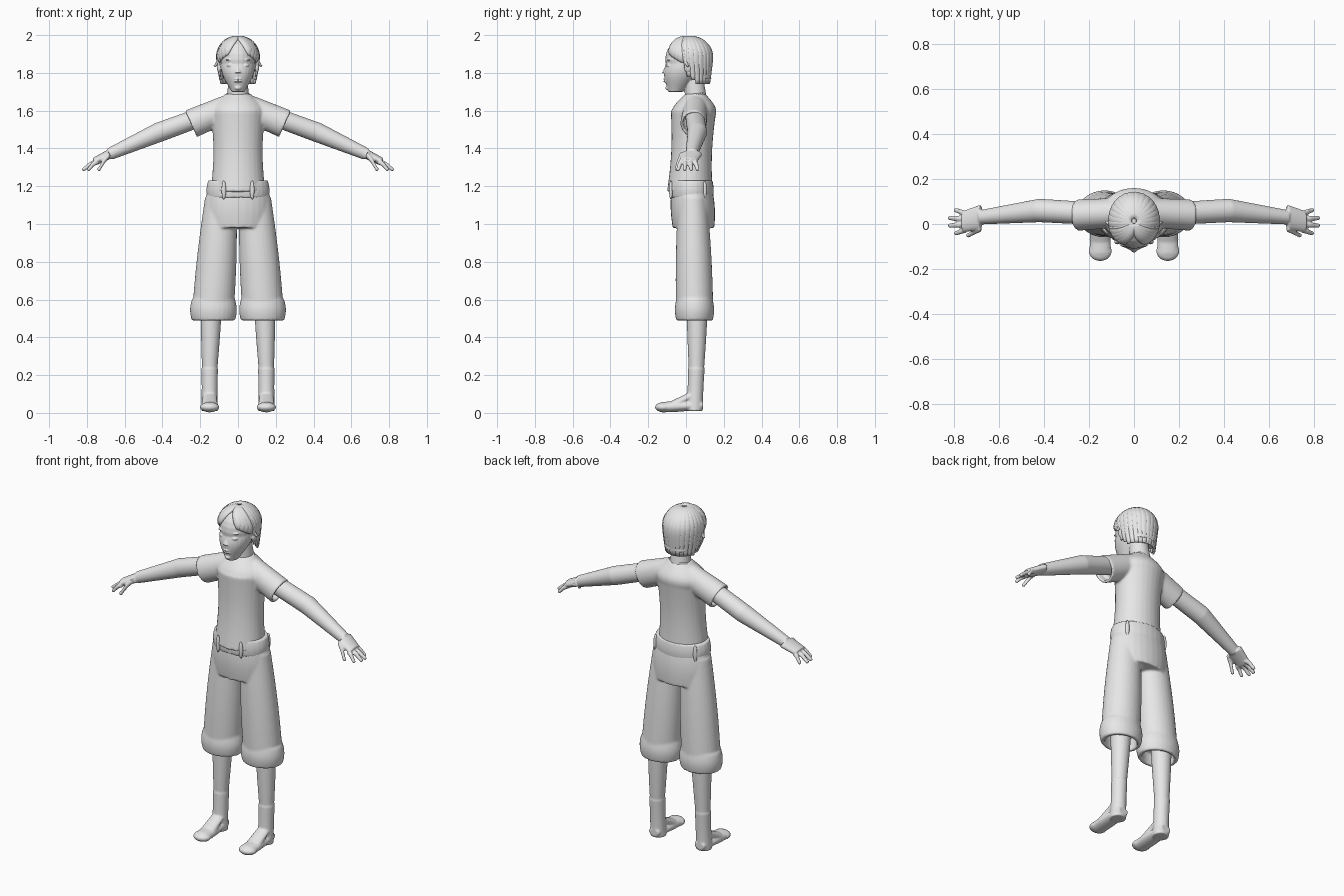
import bpy
import bmesh
import math
from mathutils import Vector, Matrix

cube = bpy.data.objects.get("Cube")
if cube:
    bpy.data.objects.remove(cube, do_unlink=True)

RIGHTWARD, BACKWARD, UPWARD = Matrix.Identity(3)
ARM_UP = Vector((.4, 0, .9)).normalized()
STANDING = (RIGHTWARD, BACKWARD)
REACHING = (BACKWARD, ARM_UP)
POINTING = (RIGHTWARD, UPWARD)

light_grey = bpy.data.materials.new("light_grey")
light_grey.use_nodes = True
light_grey.diffuse_color = (.8, .8, .8, 1)
shader = light_grey.node_tree.nodes["Principled BSDF"]
shader.inputs["Base Color"].default_value = light_grey.diffuse_color


def skin_rings(bm, frames, sides):
    """Bridge elliptical rings given as (centre, half axis, half axis)."""
    angles = [math.tau * side / sides for side in range(sides)]
    rings = [[bm.verts.new(centre + across * math.cos(angle) + along * math.sin(angle))
              for angle in angles] for centre, across, along in frames]
    for lower, upper in zip(rings, rings[1:]):
        for side in range(sides):
            bm.faces.new((lower[side - 1], lower[side], upper[side], upper[side - 1]))
    bm.faces.new(rings[0][::-1])
    bm.faces.new(rings[-1])


def limb(bm, start, end, first, last, flat=1, bulge=0, axes=STANDING, hollow=0):
    """Tapered volume between two points; hollow is the depth of an opening at its end."""
    start, end = Vector(start), Vector(end)
    across, along = axes
    steps = 12
    frames = []
    for step in range(steps + 1):
        t = step / steps
        radius = (first + (last - first) * t) * (1 + bulge * math.sin(math.pi * t))
        frames.append((start.lerp(end, t), across * radius, along * radius * flat))
    if hollow:
        inside = last * .8
        deep = end + (start - end).normalized() * hollow
        for centre in (end, deep):
            frames.append((centre, across * inside, along * inside * flat))
    skin_rings(bm, frames, 28)


def blob(bm, centre, radii):
    place = Matrix.Translation(centre) @ Matrix.Diagonal((*radii, 1))
    bmesh.ops.create_uvsphere(bm, u_segments=24, v_segments=12, radius=1, matrix=place)


def finish(name, bm, mirror=False, voxel=0, relax=0):
    """Turn the mesh into an object, blending overlapping volumes where asked."""
    bmesh.ops.recalc_face_normals(bm, faces=bm.faces)
    for face in bm.faces:
        face.smooth = True
    mesh = bpy.data.meshes.new(name)
    bm.to_mesh(mesh)
    bm.free()
    mesh.materials.append(light_grey)
    part = bpy.data.objects.new(name, mesh)
    bpy.context.collection.objects.link(part)
    if mirror:
        part.modifiers.new("mirror", "MIRROR").use_mirror_merge = False
    if voxel:
        blend = part.modifiers.new("blend", "REMESH")
        blend.mode = "VOXEL"
        blend.voxel_size = voxel
        blend.use_smooth_shade = True
        smoothing = part.modifiers.new("relax", "SMOOTH")
        smoothing.factor = .5
        smoothing.iterations = relax


# Shirt: waisted torso, rounded shoulders and open sleeves
bm = bmesh.new()
limb(bm, (0, .02, 1.17), (0, .04, 1.6), .145, .145, flat=.83, bulge=-.1)
limb(bm, (0, .04, 1.57), (0, .05, 1.69), .145, .065, flat=.8, bulge=.25)
limb(bm, (.06, .05, 1.61), (.25, .04, 1.53), .065, .07, flat=1.1, axes=REACHING, hollow=.05)
finish("shirt", bm, mirror=True, voxel=.007, relax=6)

# Scooped neckline
curve = bpy.data.curves.new("neckline", "CURVE")
curve.dimensions = "3D"
curve.bevel_depth = .006
spline = curve.splines.new("POLY")
knots = 32
spline.points.add(knots - 1)
for index, knot in enumerate(spline.points):
    angle = math.tau * index / knots
    scoop = (1 - math.sin(angle)) / 2
    knot.co = (.07 * math.cos(angle), .1 - .16 * scoop, 1.69 - .08 * scoop ** 2, 1)
spline.use_cyclic_u = True
curve.materials.append(light_grey)
neckline = bpy.data.objects.new("neckline", curve)
bpy.context.collection.objects.link(neckline)

# Wide trousers with rolled, open cuffs
bm = bmesh.new()
limb(bm, (0, .03, 1.22), (0, .04, .98), .152, .165, flat=.67, bulge=.1)
limb(bm, (.09, .035, 1.14), (.13, .045, .57), .085, .11, flat=.9, bulge=.06)
limb(bm, (.13, .045, .6), (.13, .045, .49), .115, .115, flat=.84, bulge=.08, hollow=.07)
finish("trousers", bm, mirror=True, voxel=.007, relax=5)

# Waistband and its loops
bm = bmesh.new()
limb(bm, (0, .03, 1.14), (0, .03, 1.23), .163, .158, flat=.7, bulge=.04)
finish("waistband", bm, voxel=.006, relax=3)
bm = bmesh.new()
for centre in ((.075, -.08, 1.18), (.13, .1, 1.18)):
    blob(bm, centre, (.012, .01, .05))
finish("belt_loops", bm, mirror=True)

# Legs with feet
bm = bmesh.new()
ankle = Vector((.15, .055, .22))
heel = Vector((.15, .045, .01))
limb(bm, (.14, .06, .62), ankle, .058, .04, bulge=.04)
limb(bm, ankle + UPWARD * .015, heel, .044, .044, bulge=-.04)
limb(bm, heel + UPWARD * .09, (.15, -.09, .03), .036, .045, flat=.6, axes=POINTING)
limb(bm, (.15, .09, .04), (.15, -.13, .03), .034, .046, flat=.6, bulge=.15, axes=POINTING)
blob(bm, (.15, -.12, .03), (.052, .045, .026))
finish("legs", bm, mirror=True, voxel=.006, relax=4)

# Arms, palms and fingers
bm = bmesh.new()
shoulder = Vector((.16, .045, 1.58))
elbow = Vector((.42, .06, 1.485))
wrist = Vector((.68, .03, 1.37))
knuckles = Vector((.76, .01, 1.33))
limb(bm, shoulder, elbow, .05, .052, axes=REACHING)
limb(bm, elbow, wrist, .052, .032, axes=REACHING)
limb(bm, wrist, knuckles, .056, .047, flat=.45, axes=REACHING)


def finger(base, tip):
    bend = base.lerp(tip, .5) + UPWARD * .007
    limb(bm, base, bend, .014, .012, axes=REACHING)
    limb(bm, bend, tip, .012, .01, axes=REACHING)
    blob(bm, tip, (.01, .01, .01))


for index in range(4):
    spread = 1.5 - index
    reach = .03 + .03 * math.sin(math.pi * index / 3)
    base = knuckles + BACKWARD * spread * .023 - RIGHTWARD * .015
    finger(base, knuckles + Vector((reach, spread * .034, -.04)))
thumb = wrist - BACKWARD * .05
finger(thumb, thumb + Vector((.055, -.03, -.08)))
finish("arms", bm, mirror=True, voxel=.0045, relax=3)

# Head, neck and facial features
bm = bmesh.new()
limb(bm, (0, .055, 1.64), (0, .04, 1.78), .06, .05)
limb(bm, (0, -.055, 1.7), (0, 0, 1.85), .034, .092, flat=1.15, bulge=.2)
blob(bm, (0, 0, 1.87), (.094, .11, .115))
limb(bm, (0, -.09, 1.86), (0, -.11, 1.8), .01, .018, bulge=-.1)
blob(bm, (0, -.09, 1.72), (.02, .02, .013))
for lip in (1.755, 1.767):
    blob(bm, (0, -.1, lip), (.025, .02, .006))
blob(bm, (.04, -.09, 1.87), (.026, .012, .005))
blob(bm, (.04, -.09, 1.84), (.02, .015, .008))
blob(bm, (.1, .01, 1.83), (.012, .02, .03))
finish("head", bm, mirror=True, voxel=.0035, relax=3)

# Hair: an inner mass covered with flattened, tapering locks
bm = bmesh.new()
blob(bm, (0, .03, 1.885), (.1, .09, .1))
limb(bm, (0, .075, 1.77), (0, .04, 1.88), .08, .1, flat=.75)
finish("hair_mass", bm, voxel=.005, relax=4)

crown = Vector((0, .014, 1.882))


def lock(bm, start, end, reach, drop, width, flick=0):
    """A lock leaving the crown at one heading and hanging at another, in degrees from the front."""
    steps = 14
    path = []
    for step in range(steps + 1):
        t = step / steps
        heading = math.radians(start + (end - start) * t ** .8)
        polar = .1 + (reach - .1) * min(1, t * 1.6)
        fall = max(0, t - .6) / .4
        out = math.sin(polar) * (1 - .1 * fall + flick * fall ** 2)
        path.append(crown + Vector((.106 * out * math.sin(heading), -.12 * out * math.cos(heading),
                                    .11 * math.cos(polar) - drop * fall)))
    frames = []
    for step, point in enumerate(path):
        along = (path[min(step + 1, steps)] - path[max(step - 1, 0)]).normalized()
        outward = point - crown
        outward.z = max(0, outward.z)
        side = along.cross(outward).normalized()
        taper = math.sin(math.pi * (.1 + .8 * step / steps)) ** .6
        frames.append((point, side * width * taper, side.cross(along) * .011 * taper))
    skin_rings(bm, frames, 10)


bm = bmesh.new()
# Parted fringe sweeping to the temples
for index in range(4):
    lock(bm, 8 + index * 10, 52 + index * 11, 1.3 + index * .1, .012, .024)
# Side and back locks
for index in range(8):
    heading = 92 + index * 12
    lock(bm, heading - 20 + index * 2, heading, 1.57, .1 + .02 * min(index, 2), .023)
# Small flick beside the ear
lock(bm, 60, 88, 1.6, .045, .01, flick=.28)
finish("hair_locks", bm, mirror=True)
